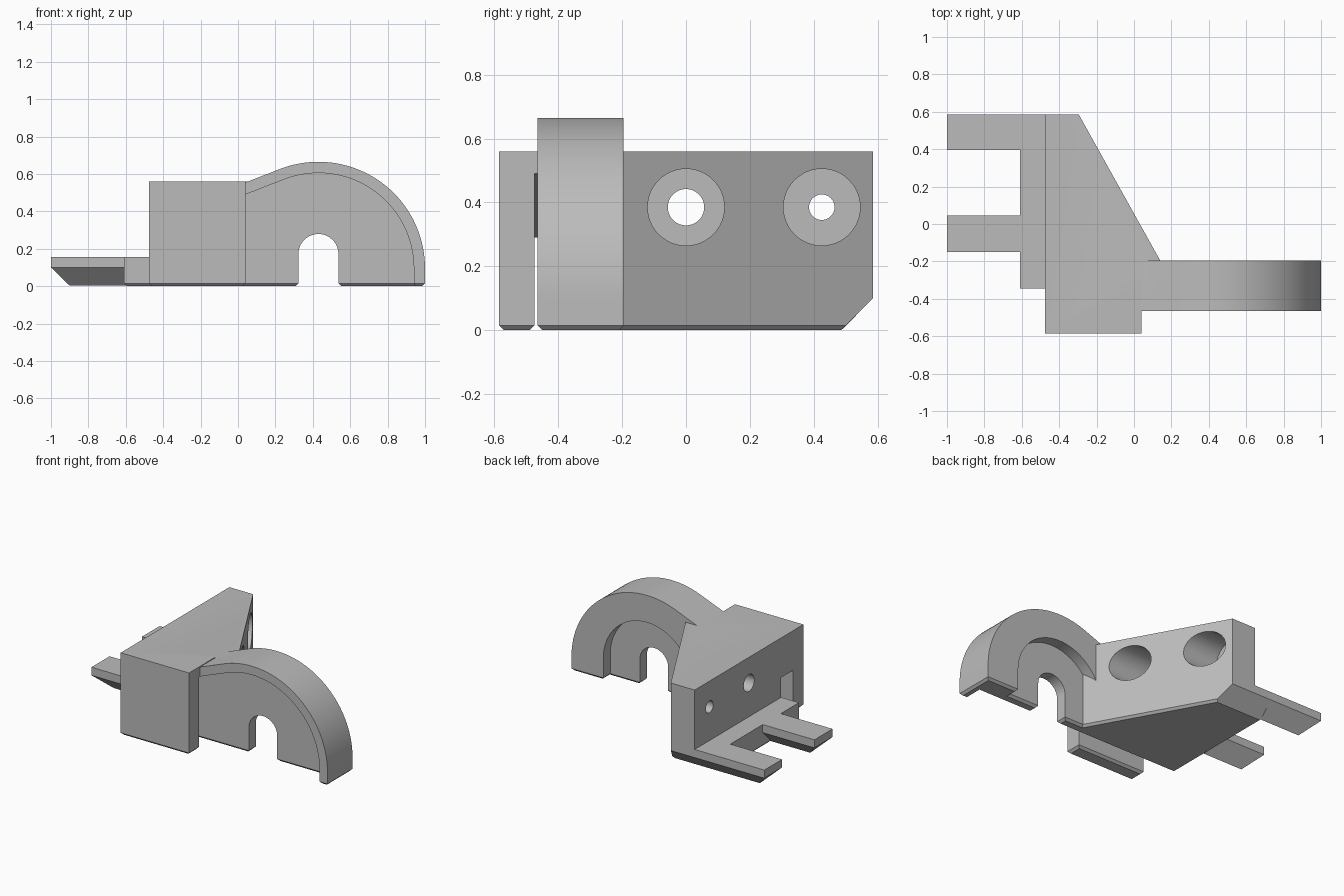
import bpy, bmesh, math

old = bpy.data.objects.get("Cube")
if old:
    bpy.data.objects.remove(old, do_unlink=True)

grey = bpy.data.materials.new("plain_grey")
grey.use_nodes = True
GREY = (0.5, 0.5, 0.5, 1)
grey.diffuse_color = GREY
grey.node_tree.nodes["Principled BSDF"].inputs["Base Color"].default_value = GREY


def to_object(name, bm):
    bmesh.ops.recalc_face_normals(bm, faces=bm.faces)
    mesh = bpy.data.meshes.new(name)
    bm.to_mesh(mesh)
    bm.free()
    mesh.materials.append(grey)
    ob = bpy.data.objects.new(name, mesh)
    bpy.context.collection.objects.link(ob)
    return ob


def prism(name, pts, axis, lo, hi):
    """Extrude a 2D profile along x (profile y,z), y (profile x,z) or z (profile x,y)."""
    place = {"x": lambda p, t: (t, p[0], p[1]),
             "y": lambda p, t: (p[0], t, p[1]),
             "z": lambda p, t: (p[0], p[1], t)}[axis]
    bm = bmesh.new()
    a = [bm.verts.new(place(p, lo)) for p in pts]
    b = [bm.verts.new(place(p, hi)) for p in pts]
    bm.faces.new(a)
    bm.faces.new(b)
    for i in range(len(pts)):
        j = (i + 1) % len(pts)
        bm.faces.new((a[i], a[j], b[j], b[i]))
    return to_object(name, bm)


def arc(cx, cz, r, start, end, n):
    angles = [math.radians(start + (end - start) * i / n) for i in range(n + 1)]
    return [(cx + r * math.cos(t), cz + r * math.sin(t)) for t in angles]


def combine(target, tool, operation):
    mod = target.modifiers.new("cut", "BOOLEAN")
    mod.operation = operation
    mod.solver = "EXACT"
    mod.object = tool
    bpy.context.view_layer.update()
    result = target.evaluated_get(bpy.context.evaluated_depsgraph_get())
    mesh = bpy.data.meshes.new_from_object(result)
    target.modifiers.clear()
    target.data = mesh
    bpy.data.objects.remove(tool, do_unlink=True)


# Arch dimensions
CX, CZ = 0.43, 0.095
SLOPE = 0.39
LEAN = 90 + math.degrees(math.atan(SLOPE))


def arch_profile(r, left, bottom):
    pts = [(CX + r, bottom)] + arc(CX, CZ, r, 0, LEAN, 40)
    x, z = pts[-1]
    return pts + [(left, z - SLOPE * (x - left)), (left, bottom)]


def slot_profile(r, cz):
    return [(CX + r, -0.1)] + arc(CX, cz, r, 0, 180, 32) + [(CX - r, -0.1)]


# Arch with a wide rear opening
bracket = prism("arch_bracket", arch_profile(0.57, -0.1, 0), "y", -0.465, -0.195)
combine(bracket, prism("rear_opening", slot_profile(0.33, 0.15), "y", -0.27, -0.1), "DIFFERENCE")

# Wedge-shaped body with front flange, and low base plate
body = [(-0.475, -0.585), (0.04, -0.585), (0.04, -0.31), (0.204, -0.31),
        (-0.295, 0.585), (-0.475, 0.585)]
combine(bracket, prism("body", body, "z", 0, 0.56), "UNION")
plate = [(-0.61, -0.345), (-0.4, -0.345), (-0.4, 0.585), (-0.61, 0.585)]
combine(bracket, prism("base_plate", plate, "z", 0, 0.155), "UNION")

# Front recess that runs on as a channel behind the flange, and the arch slot
combine(bracket, prism("channel", arch_profile(0.51, -0.5, -0.1), "y", -0.475, -0.345), "DIFFERENCE")
combine(bracket, prism("slot", slot_profile(0.107, 0.172), "y", -0.4, -0.21), "DIFFERENCE")

# Sloped lower back edge
combine(bracket, prism("back_slope", [(0.385, -0.1), (0.685, -0.1), (0.685, 0.2)], "x", -0.8, 0),
        "DIFFERENCE")

# Counterbored screw holes
for y, r in ((0, 0.057), (0.425, 0.04)):
    combine(bracket, prism("bore", arc(y, 0.385, 0.12, 0, 352.5, 47), "x", -0.4, 0.3), "DIFFERENCE")
    combine(bracket, prism("hole", arc(y, 0.385, r, 0, 350, 35), "x", -0.7, -0.3), "DIFFERENCE")

# Small chamfer on the upright walls' bottom edges
bm = bmesh.new()
bm.from_mesh(bracket.data)
bmesh.ops.remove_doubles(bm, verts=bm.verts, dist=0.0002)
bmesh.ops.dissolve_limit(bm, angle_limit=math.radians(0.5), verts=bm.verts, edges=bm.edges)
bm.normal_update()
rim = [e for e in bm.edges if len(e.link_faces) == 2
       and all(abs(v.co.z) < 0.001 for v in e.verts)
       and any(abs(f.normal.z) < 0.1 for f in e.link_faces)]
bmesh.ops.bevel(bm, geom=rim, offset=0.015, segments=1, affect="EDGES", clamp_overlap=True)
bm.to_mesh(bracket.data)
bm.free()

# Two prongs with keel-shaped undersides
parts = [bracket]
for name, y0, y1 in (("rear_prong", 0.395, 0.585), ("front_prong", -0.15, 0.045)):
    bm = bmesh.new()
    for x in (-1, -0.6):
        for y in (y0, y1):
            for z in (0.1, 0.155):
                bm.verts.new((x, y, z))
    for x in (-0.9, -0.6):
        bm.verts.new((x, (y0 + y1) / 2, 0.003))
    bmesh.ops.convex_hull(bm, input=bm.verts)
    bmesh.ops.dissolve_limit(bm, angle_limit=0.01, verts=bm.verts, edges=bm.edges)
    parts.append(to_object(name, bm))

# Smooth curves, sharp corners
bpy.context.view_layer.update()
bpy.ops.object.select_all(action="DESELECT")
for part in parts:
    part.select_set(True)
bpy.context.view_layer.objects.active = bracket
bpy.ops.object.shade_smooth_by_angle(angle=math.radians(25))
